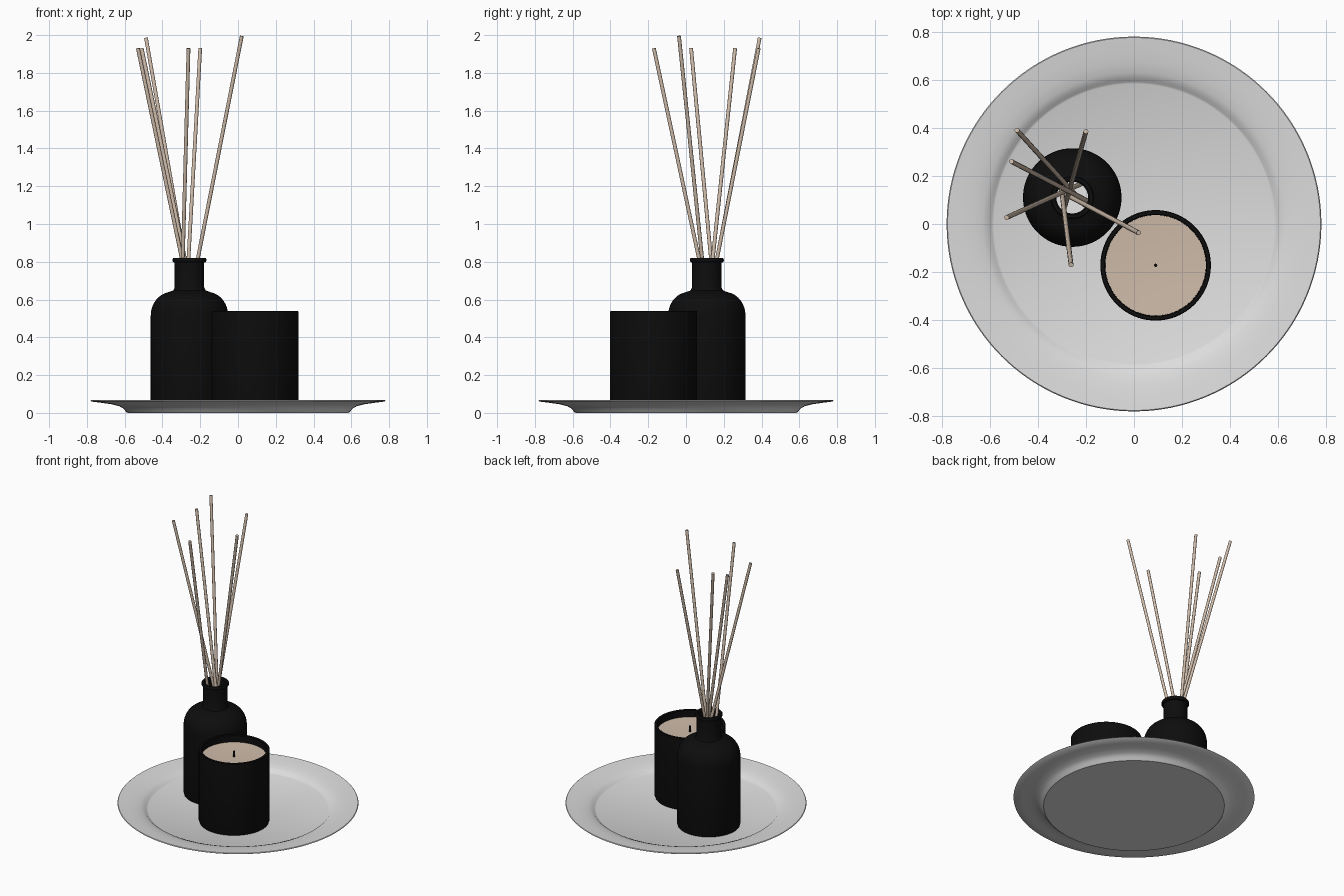
import bpy
import bmesh
import math
from mathutils import Vector

cube = bpy.data.objects.get("Cube")
if cube:
    bpy.data.objects.remove(cube, do_unlink=True)


def material(name, r, g, b):
    m = bpy.data.materials.new(name)
    m.diffuse_color = (r, g, b, 1)
    m.use_nodes = True
    bsdf = next(n for n in m.node_tree.nodes if n.type == "BSDF_PRINCIPLED")
    bsdf.inputs["Base Color"].default_value = (r, g, b, 1)
    return m


PLATE = material("pale grey ceramic", 0.72, 0.72, 0.72)
BLACK = material("matte black", 0.004, 0.004, 0.004)
WAX = material("cream wax", 0.62, 0.50, 0.40)
WOOD = material("light wood", 0.62, 0.50, 0.40)
WHITE = material("white liquid", 1, 1, 1)


def finish(name, bm, mat, angle=35):
    mesh = bpy.data.meshes.new(name)
    bmesh.ops.recalc_face_normals(bm, faces=bm.faces)
    bm.to_mesh(mesh)
    bm.free()
    mesh.materials.append(mat)
    ob = bpy.data.objects.new(name, mesh)
    bpy.context.collection.objects.link(ob)
    bpy.ops.object.select_all(action="DESELECT")
    ob.select_set(True)
    bpy.context.view_layer.objects.active = ob
    bpy.ops.object.shade_smooth_by_angle(angle=math.radians(angle))
    return ob


def lathe(name, profile, mat, centre=(0, 0), steps=96):
    """Spin a (radius, height) profile about a vertical axis."""
    bm = bmesh.new()
    verts = [bm.verts.new((r, 0, z)) for r, z in profile]
    edges = [bm.edges.new(pair) for pair in zip(verts, verts[1:])]
    bmesh.ops.spin(bm, geom=verts + edges, cent=(0, 0, 0), axis=(0, 0, 1),
                   angle=math.tau, steps=steps, use_duplicate=False)
    bmesh.ops.remove_doubles(bm, verts=bm.verts, dist=0.0002)
    ob = finish(name, bm, mat)
    ob.location = (centre[0], centre[1], 0)
    return ob


def rod(name, bottom, top, radius, mat, sides=12):
    axis = top - bottom
    bm = bmesh.new()
    bmesh.ops.create_cone(bm, cap_ends=True, segments=sides, radius1=radius,
                          radius2=radius, depth=axis.length)
    ob = finish(name, bm, mat)
    ob.location = (top + bottom) / 2
    ob.rotation_mode = "QUATERNION"
    ob.rotation_quaternion = axis.to_track_quat("Z", "Y")
    return ob


# Plate: flat floor, small step, wide shallow rim
FLOOR = 0.02
lathe("plate", [
    (0, 0), (0.585, 0), (0.595, 0.008), (0.605, 0.022), (0.63, 0.036),
    (0.67, 0.046), (0.72, 0.053), (0.775, 0.06), (0.78, 0.064), (0.776, 0.068),
    (0.72, 0.062), (0.67, 0.055), (0.63, 0.046), (0.603, 0.035),
    (0.592, 0.024), (0.583, FLOOR), (0, FLOOR)], PLATE, steps=128)

# Diffuser bottle: straight body, round shoulder, neck with a rolled lip
BOTTLE = (-0.257, 0.11)
shoulder = [(0.095 + 0.11 * math.cos(a), 0.515 + 0.125 * math.sin(a))
            for a in [math.radians(d) for d in range(0, 81, 10)]]
lathe("bottle", [(0, FLOOR), (0.19, FLOOR), (0.201, 0.025), (0.205, 0.037)]
      + shoulder +
      [(0.086, 0.648), (0.078, 0.665), (0.078, 0.795), (0.086, 0.798),
       (0.09, 0.805), (0.09, 0.813), (0.086, 0.82), (0.072, 0.82),
       (0.066, 0.812), (0.066, 0.64), (0.1, 0.61), (0.16, 0.57),
       (0.19, 0.5), (0.19, 0.04), (0, 0.04)], BLACK, BOTTLE)
lathe("liquid", [(0, 0.3), (0.189, 0.3)], WHITE, BOTTLE, 48)

# Reeds: each runs from its tip through a point in the bottle mouth
MOUTH = 0.82
reeds = [
    ((-0.487, 0.39, 1.985), (-0.283, 0.165)),
    ((-0.20, 0.385, 1.93), (-0.262, 0.165)),
    ((-0.51, 0.26, 1.93), (-0.282, 0.142)),
    ((-0.53, 0.027, 1.93), (-0.298, 0.132)),
    ((-0.262, -0.17, 1.93), (-0.292, 0.068)),
    ((0.02, -0.037, 1.995), (-0.212, 0.085)),
]
for i, (tip, mouth) in enumerate(reeds, 1):
    tip = Vector(tip)
    through = Vector((*mouth, MOUTH))
    slope = (tip - through) / (tip.z - MOUTH)
    rod(f"reed_{i}", through - slope * 0.45, tip, 0.01, WOOD)

# Candle: open jar, slightly dished wax and a wick
CANDLE = (0.09, -0.172)
lathe("candle_jar", [
    (0, FLOOR), (0.21, FLOOR), (0.224, 0.026), (0.23, 0.042), (0.23, 0.537),
    (0.227, 0.54), (0.213, 0.54), (0.21, 0.537), (0.21, 0.04), (0, 0.04)],
    BLACK, CANDLE)
lathe("candle_wax", [
    (0.2095, 0.42), (0.2095, 0.492), (0.15, 0.489), (0.08, 0.486), (0, 0.485)],
    WAX, CANDLE)
rod("candle_wick", Vector((*CANDLE, 0.47)), Vector((*CANDLE, 0.525)),
    0.007, BLACK)
